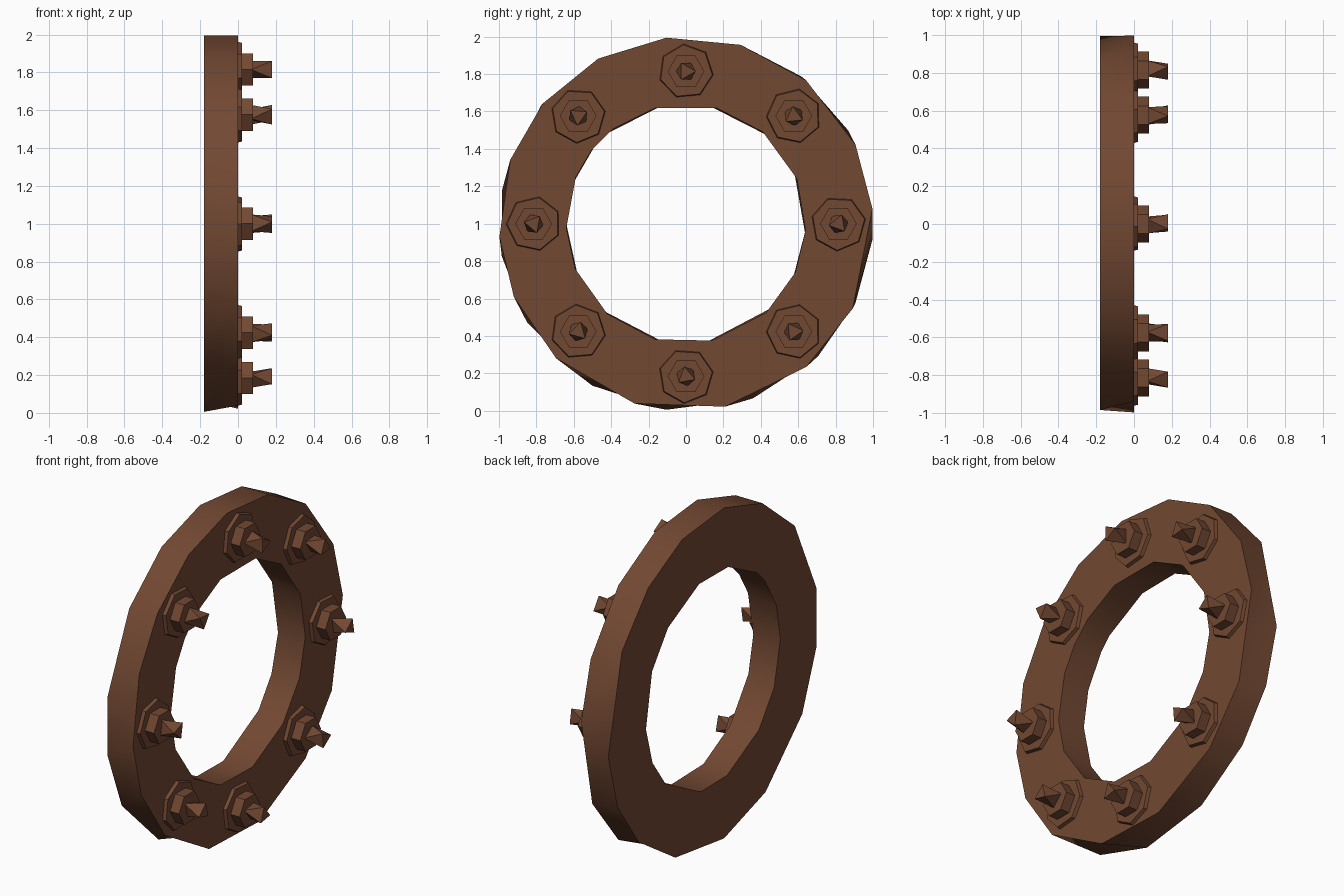
import bpy, bmesh, math

if "Cube" in bpy.data.objects:
    bpy.data.objects.remove(bpy.data.objects["Cube"])

brown = bpy.data.materials.new("rust_brown")
brown.diffuse_color = (0.168, 0.065, 0.032, 1)
brown.use_nodes = True
brown.node_tree.nodes["Principled BSDF"].inputs["Base Color"].default_value = brown.diffuse_color


def loop(bm, x, radius, angles, cy=0.0, cz=1.0):
    """Ring of vertices in a plane facing x."""
    return [bm.verts.new((x, cy + radius * math.cos(math.radians(a)),
                          cz + radius * math.sin(math.radians(a)))) for a in angles]


def bridge(bm, a, b):
    n = len(a)
    for i in range(n):
        j = (i + 1) % n
        bm.faces.new((a[i], a[j], b[j], b[i]))


def finish(bm, name, angle):
    bmesh.ops.recalc_face_normals(bm, faces=bm.faces[:])
    mesh = bpy.data.meshes.new(name)
    bm.to_mesh(mesh)
    bm.free()
    mesh.materials.append(brown)
    obj = bpy.data.objects.new(name, mesh)
    bpy.context.collection.objects.link(obj)
    bpy.ops.object.select_all(action='DESELECT')
    obj.select_set(True)
    bpy.context.view_layer.objects.active = obj
    bpy.ops.object.shade_smooth_by_angle(angle=math.radians(angle))
    return obj


# Flange ring: slightly uneven many-sided outlines, front and back not quite aligned
outer_front = [4.6, 25, 50, 73, 96, 118, 140, 160, 184, 203, 226, 254, 282, 310, 333]
outer_back = [-5, 30, 52, 73, 96, 118, 141, 170, 190, 212, 240, 264, 291, 315, 335]
inner_front = [-3, 22, 50, 75, 105, 128, 142, 157, 182, 202, 229, 255, 282.5, 312, 336]
inner_back = [a + (3 if i % 2 else -2) for i, a in enumerate(inner_front)]

bm = bmesh.new()
of = loop(bm, 0.0, 1.0, outer_front)
ob = loop(bm, -0.18, 1.0, outer_back)
inf = loop(bm, 0.0, 0.64, inner_front)
inb = loop(bm, -0.18, 0.64, inner_back)
for a, b in ((of, ob), (ob, inb), (inb, inf), (inf, of)):
    bridge(bm, a, b)
finish(bm, "flange_ring", 40)


def prism(name, x0, r0, x1, r1, sides, turn, cy, cz, angle=20):
    bm = bmesh.new()
    angles = [turn + 360 * i / sides for i in range(sides)]
    a = loop(bm, x0, r0, angles, cy, cz)
    b = loop(bm, x1, r1, angles, cy, cz)
    bridge(bm, a, b)
    bm.faces.new(a)
    bm.faces.new(b)
    return finish(bm, name, angle)


def stud(name, x0, x1, radius, turn, cy, cz):
    """Twisted three-sided stud: end triangles point opposite ways."""
    bm = bmesh.new()
    a = loop(bm, x0, radius, [turn + 120 * i for i in range(3)], cy, cz)
    b = loop(bm, x1, radius, [turn + 60 + 120 * i for i in range(3)], cy, cz)
    for i in range(3):
        j = (i + 1) % 3
        bm.faces.new((a[i], a[j], b[i]))
        bm.faces.new((a[j], b[j], b[i]))
    bm.faces.new(a)
    bm.faces.new(b)
    finish(bm, name, 20)


# Eight bolts around the ring: washer, hex nut and stud end
for k in range(8):
    t = math.radians(45 * k)
    cy, cz = 0.815 * math.cos(t), 1 + 0.815 * math.sin(t)
    prism(f"washer_{k + 1}", -0.01, 0.15, 0.02, 0.142, 7, 17 * k + 10, cy, cz)
    prism(f"nut_{k + 1}", 0.01, 0.098, 0.08, 0.098, 6, 0, cy, cz)
    stud(f"stud_{k + 1}", 0.07, 0.18, 0.052, 25 * k + 10, cy, cz)
